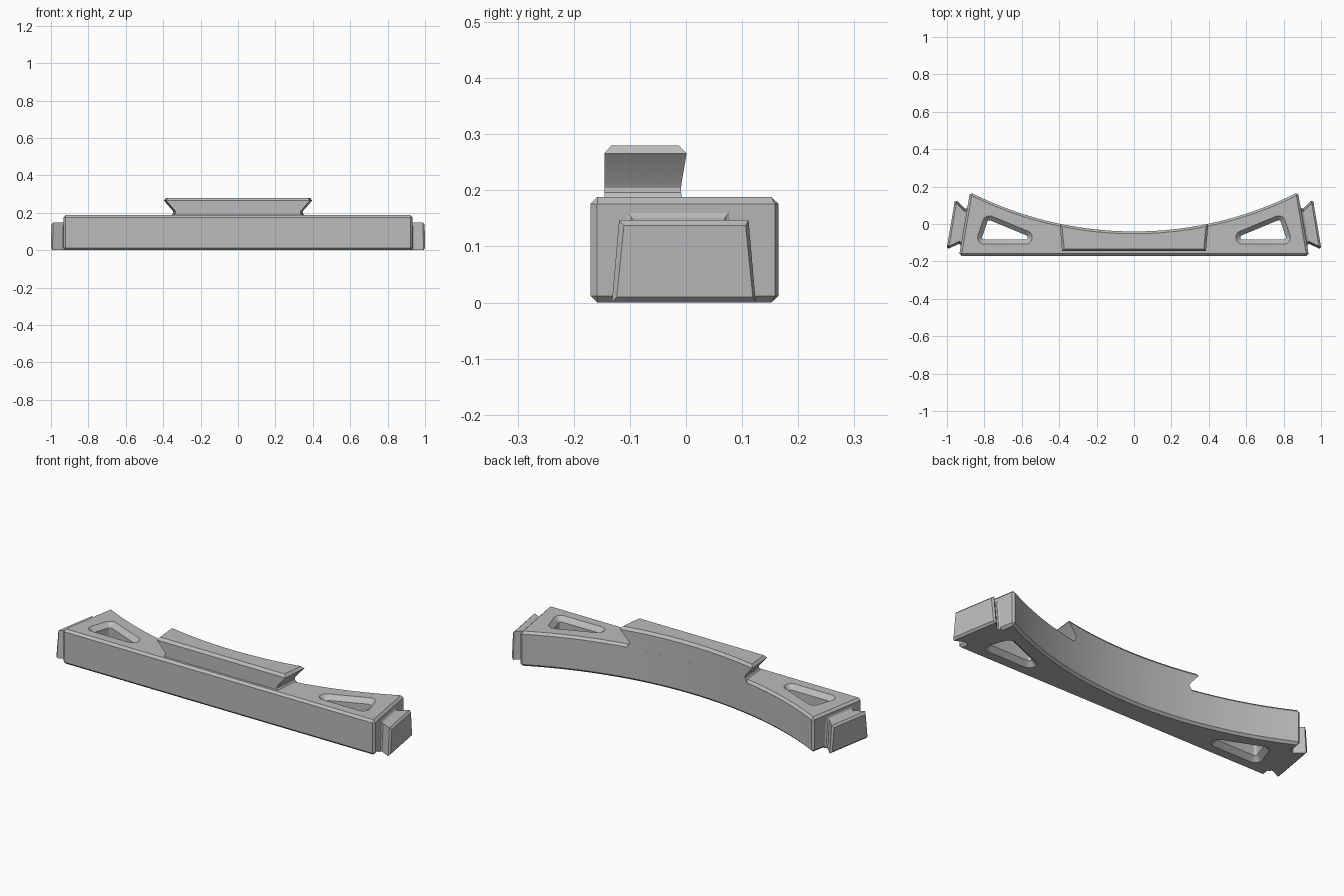
import bpy, bmesh, math
from mathutils import Vector

cube = bpy.data.objects.get("Cube")
if cube:
    bpy.data.objects.remove(cube, do_unlink=True)

grey = bpy.data.materials.new("plain_grey")
grey.use_nodes = True
COLOUR = (0.5, 0.5, 0.5, 1)
grey.diffuse_color = COLOUR
grey.node_tree.nodes["Principled BSDF"].inputs["Base Color"].default_value = COLOUR

HEIGHT = 0.188
CHAMFER = 0.012
FRONT = -0.17
RADIUS = 1.936          # concave back curve
MIDDLE = -0.04          # its nearest point to the front


def arc_y(x):
    return MIDDLE + RADIUS - math.sqrt(RADIUS ** 2 - x * x)


def loft(name, rings, chamfer=0):
    """Skin a stack of equal-length rings and cap both ends."""
    bm = bmesh.new()
    rows = [[bm.verts.new(p) for p in ring] for ring in rings]
    n = len(rows[0])
    for low, high in zip(rows, rows[1:]):
        for i in range(n):
            j = (i + 1) % n
            bm.faces.new((low[i], low[j], high[j], high[i]))
    bm.faces.new(rows[0])
    bm.faces.new(rows[-1])
    bmesh.ops.recalc_face_normals(bm, faces=bm.faces)
    if chamfer:
        sharp = [e for e in bm.edges if e.calc_face_angle() > math.radians(25)]
        bmesh.ops.bevel(bm, geom=sharp, offset=chamfer, segments=1, affect='EDGES')
    mesh = bpy.data.meshes.new(name)
    bm.to_mesh(mesh)
    bm.free()
    mesh.materials.append(grey)
    obj = bpy.data.objects.new(name, mesh)
    bpy.context.collection.objects.link(obj)
    return obj


def activate(obj):
    bpy.ops.object.select_all(action='DESELECT')
    obj.select_set(True)
    bpy.context.view_layer.objects.active = obj


def back_curve(w, inset=0, steps=64):
    xs = [w - 2 * w * i / steps for i in range(steps + 1)]
    return [(x, arc_y(x) - inset) for x in xs]


# Main bar: straight front, leaning ends, concave back
outline = [(-0.935, FRONT), (0.935, FRONT)] + back_curve(0.877)
body = loft("bar_body", [[(x, y, z) for x, y in outline] for z in (0, HEIGHT)], CHAMFER)


# Rounded triangular windows, flared at the top and bottom
def rounded_triangle(r, z, side):
    centres = [Vector((0.80, -0.072)), Vector((0.58, -0.072)), Vector((0.773, 0.008))]
    ring = []
    for i, c in enumerate(centres):
        into = c - centres[i - 1]
        out = centres[(i + 1) % 3] - c
        start = math.atan2(into.x, -into.y)
        turn = into.angle_signed(out)
        for k in range(9):
            a = start - turn * k / 8
            ring.append((side * (c.x - r * math.cos(a)), c.y - r * math.sin(a), z))
    return ring


def window_ring(r, z, side):
    """Offset the triangle outward by r with round corners."""
    pts = [Vector((0.80, -0.072)), Vector((0.773, 0.008)), Vector((0.58, -0.072))]
    ring = []
    for i, c in enumerate(pts):
        into, out = c - pts[i - 1], pts[(i + 1) % 3] - c
        a = math.atan2(into.y, into.x) - math.pi / 2
        b = math.atan2(out.y, out.x) - math.pi / 2
        turn = (b - a) % math.tau
        for k in range(9):
            t = a + turn * k / 8
            ring.append((side * (c.x + r * math.cos(t)), c.y + r * math.sin(t), z))
    return ring


for side in (-1, 1):
    levels = [(0.038, -0.002), (0.012, 0.024), (0.012, HEIGHT - 0.024), (0.038, HEIGHT + 0.002)]
    cutter = loft("window_cutter", [window_ring(r, z, side) for r, z in levels])
    cutter.hide_render = True
    activate(body)
    mod = body.modifiers.new("window", 'BOOLEAN')
    mod.operation = 'DIFFERENCE'
    mod.solver = 'EXACT'
    mod.object = cutter
    bpy.ops.object.modifier_apply(modifier=mod.name)
    bpy.data.objects.remove(cutter, do_unlink=True)


# Flared top rail, flush with the concave back
def rail_ring(z, w, inset):
    y = -0.145 + inset
    pts = [(-w + 0.012, y), (w - 0.012, y)] + back_curve(w, inset)
    return [(px, py, z) for px, py in pts]


rail_levels = [(0.176, 0.36, 0), (0.19, 0.353, 0), (0.196, 0.347, 0), (0.204, 0.346, 0),
               (0.212, 0.35, 0), (0.266, 0.397, 0), (0.28, 0.385, CHAMFER)]
rail = loft("top_rail", [rail_ring(*level) for level in rail_levels])


# Dovetail tenon on each leaning end
along = Vector((-0.168, 0.986, 0))
outward = Vector((0.986, 0.168, 0))
origin = Vector((0.906, 0, 0)) - 0.0145 * along


def tenon_ring(side, depth, half, bottom, top):
    ring = []
    for s, z in ((-half, bottom), (half, bottom), (half - 0.013, top), (0.013 - half, top)):
        p = origin + s * along + depth * outward
        ring.append((side * p.x, p.y, z))
    return ring


tenon_levels = [(-0.02, 0.105, 0, 0.16), (0, 0.105, 0, 0.16), (0.004, 0.098, 0, 0.152),
                (0.012, 0.095, 0, 0.147), (0.062, 0.13, 0, 0.147), (0.072, 0.123, 0.01, 0.137)]
tenons = [loft(name, [tenon_ring(side, *level) for level in tenon_levels])
          for name, side in (("left_tenon", 1), ("right_tenon", -1))]

for obj in [body, rail] + tenons:
    activate(obj)
    bpy.ops.object.shade_smooth_by_angle(angle=math.radians(25))
